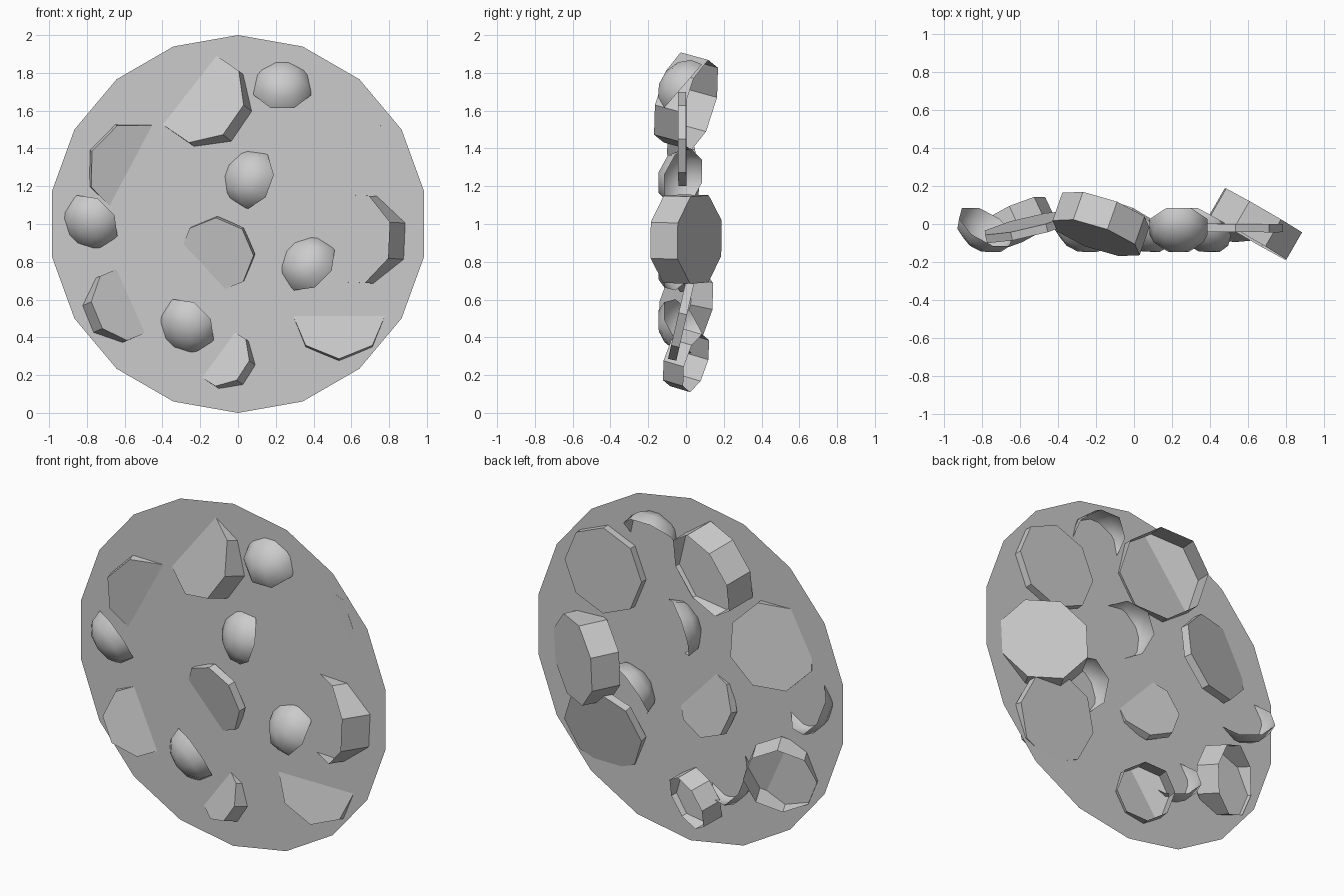
import bpy, bmesh, math
from mathutils import Vector

if "Cube" in bpy.data.objects:
    bpy.data.objects.remove(bpy.data.objects["Cube"])

DISC_Y = -0.043


def make_object(name, bm):
    mesh = bpy.data.meshes.new(name)
    bm.to_mesh(mesh)
    bm.free()
    ob = bpy.data.objects.new(name, mesh)
    bpy.context.collection.objects.link(ob)
    return ob


def tilted_frame(phi, theta):
    """Axes of a piece whose side at angle phi (front view) leans forward by theta."""
    p, t = math.radians(phi), math.radians(theta)
    e1 = Vector((math.cos(p) * math.cos(t), -math.sin(t), math.sin(p) * math.cos(t)))
    e2 = Vector((-math.sin(p), 0, math.cos(p)))
    n = Vector((-math.cos(p) * math.sin(t), -math.cos(t), -math.sin(p) * math.sin(t)))
    return e1, e2, n


def ring(bm, center, e1, e2, radius, roll, sides=8):
    out = []
    for i in range(sides):
        a = math.radians(roll + 360 * i / sides)
        out.append(bm.verts.new(center + (e1 * math.cos(a) + e2 * math.sin(a)) * radius))
    return out


def bridge(bm, a, b):
    for i in range(len(a)):
        j = (i + 1) % len(a)
        bm.faces.new((a[i], a[j], b[j], b[i]))


def octagon_slice(name, center, radius, thick, phi, theta, roll, caps):
    e1, e2, n = tilted_frame(phi, theta)
    c = Vector(center)
    bm = bmesh.new()
    back = ring(bm, c - n * thick / 2, e1, e2, radius, roll - phi)
    front = ring(bm, c + n * thick / 2, e1, e2, radius, roll - phi)
    bridge(bm, back, front)
    if "F" in caps:
        bm.faces.new(front)
    if "B" in caps:
        bm.faces.new(back[::-1])
    make_object(name, bm)


def dome(name, x, z, phi, theta=41, radius=0.165, height=0.12, y=-0.015):
    e1, e2, n = tilted_frame(phi, theta)
    c = Vector((x, y, z))
    bm = bmesh.new()
    rings = []
    for lat in (0, 30, 60):
        a = math.radians(lat)
        rings.append(ring(bm, c + n * height * math.sin(a), e1, e2, radius * math.cos(a), 22.5))
    for lo, hi in zip(rings, rings[1:]):
        bridge(bm, lo, hi)
    pole = bm.verts.new(c + n * height)
    for i in range(8):
        bm.faces.new((rings[-1][i], rings[-1][(i + 1) % 8], pole))
    for f in bm.faces:
        f.smooth = True
    make_object(name, bm)


# Flat 18-sided backing disc
bm = bmesh.new()
rim = ring(bm, Vector((0, DISC_Y, 1)), Vector((1, 0, 0)), Vector((0, 0, 1)), 1, 90, 18)
bm.faces.new(rim)
make_object("disc", bm)

# Thick slices, open on one end
octagon_slice("thick_slice_top", (-0.174, 0, 1.65), 0.25, 0.16, -38, 24, -12, "F")
octagon_slice("thick_slice_right", (0.64, 0, 0.92), 0.25, 0.165, -3, 30, 20, "B")
octagon_slice("thick_slice_left", (-0.622, 0, 0.568), 0.20, 0.13, -156, 27, 0, "F")
octagon_slice("thick_slice_bottom", (-0.063, 0, 0.279), 0.16, 0.12, -36, 27, -10, "F")

# Thin slices, closed
octagon_slice("thin_slice_left", (-0.555, -0.015, 1.295), 0.25, 0.045, 152, 15, 22.5, "FB")
octagon_slice("thin_slice_centre", (-0.11, -0.045, 0.84), 0.20, 0.045, 43, 15, 0, "FB")
octagon_slice("thin_slice_bottom", (0.535, -0.017, 0.525), 0.25, 0.045, -90, 13, 0, "FB")
octagon_slice("thin_slice_right", (0.535, -0.02, 1.45), 0.25, 0.043, 30, 0.5, 0, "FB")

# Smooth hollow half-domes
for i, (x, z, phi) in enumerate([(0.235, 1.73, -90), (0.06, 1.24, -20), (-0.78, 1.01, 45),
                                 (-0.27, 0.46, 45), (0.37, 0.79, -45)]):
    dome("dome_%d" % (i + 1), x, z, phi)
